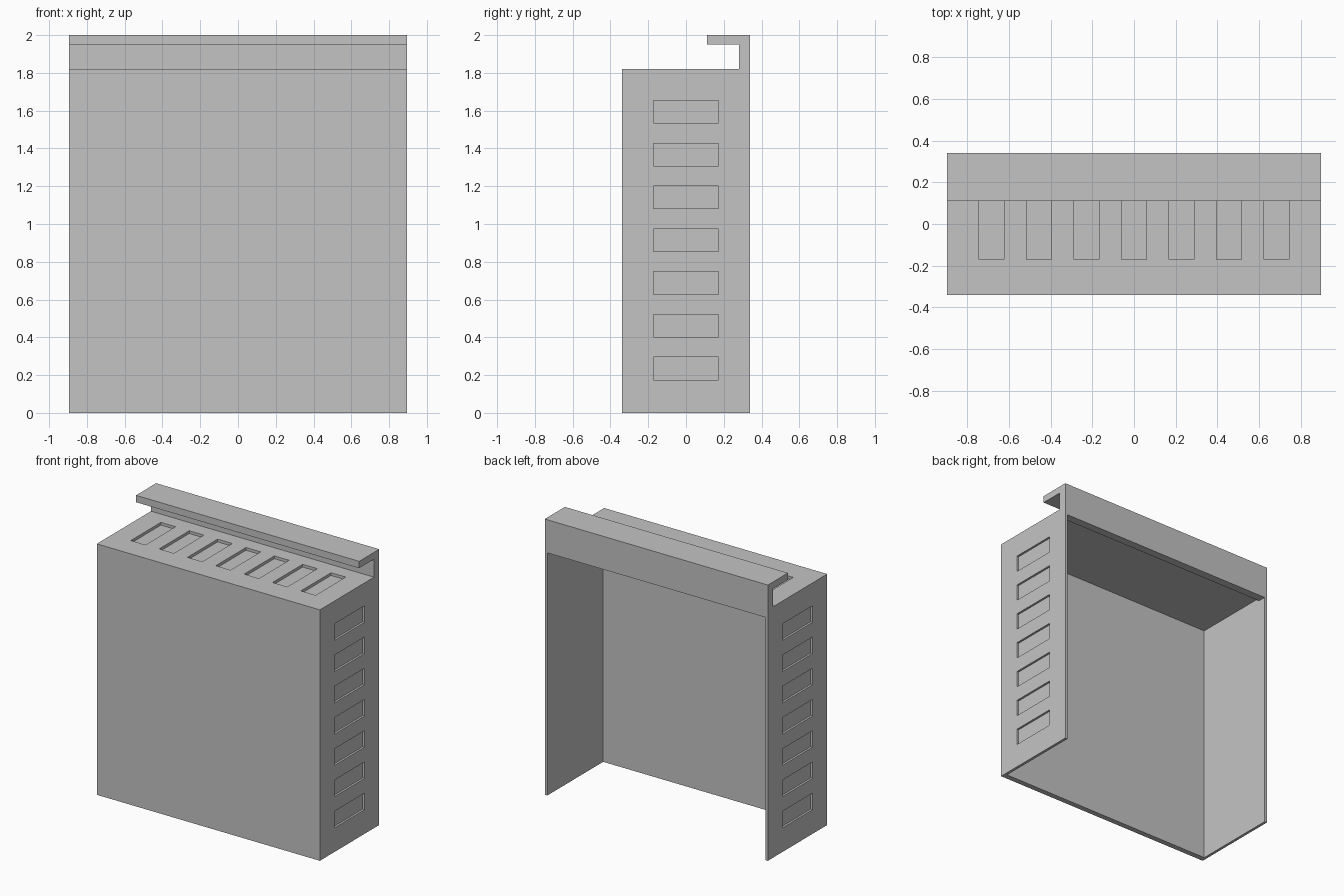
import bpy
import bmesh
from mathutils import Matrix

cube = bpy.data.objects.get("Cube")
if cube:
    bpy.data.objects.remove(cube, do_unlink=True)

HALF_W, SIDE_T, RECESS = 0.895, 0.02, 0.015

grey = bpy.data.materials.new("plain grey")
grey.use_nodes = True
grey.diffuse_color = (0.55, 0.55, 0.55, 1)
grey.node_tree.nodes["Principled BSDF"].inputs["Base Color"].default_value = (0.55, 0.55, 0.55, 1)


def extrude_profile(bm, points, half_width):
    """Extrude a (y, z) side profile across x."""
    face = bm.faces.new([bm.verts.new((-half_width, y, z)) for y, z in points])
    new = bmesh.ops.extrude_face_region(bm, geom=[face])["geom"]
    verts = [v for v in new if isinstance(v, bmesh.types.BMVert)]
    bmesh.ops.translate(bm, verts=verts, vec=(2 * half_width, 0, 0))


def add_box(bm, centre, size):
    bmesh.ops.create_cube(bm, size=1, matrix=Matrix.Translation(centre) @ Matrix.Diagonal((*size, 1)))


def make_object(name, bm):
    bmesh.ops.recalc_face_normals(bm, faces=bm.faces)
    mesh = bpy.data.meshes.new(name)
    bm.to_mesh(mesh)
    bm.free()
    mesh.materials.append(grey)
    obj = bpy.data.objects.new(name, mesh)
    bpy.context.collection.objects.link(obj)
    return obj


# Solid casing with the hooked rail along its back edge
bm = bmesh.new()
extrude_profile(bm, [(-0.34, 0), (0.34, 0), (0.34, 2), (0.11, 2), (0.11, 1.95),
                     (0.28, 1.95), (0.28, 1.82), (-0.34, 1.82)], HALF_W)
casing = make_object("casing", bm)

# Cavity open at the back and bottom, stepping down behind the rail
bm = bmesh.new()
extrude_profile(bm, [(-0.30, -0.1), (0.4, -0.1), (0.4, 1.76), (0.28, 1.76),
                     (0.28, 1.78), (-0.30, 1.78)], HALF_W - SIDE_T)

# Blind vent slots on both sides and the top
for i in range(7):
    for side in (-1, 1):
        add_box(bm, (side * HALF_W, 0, 0.235 + i * 0.2265), (2 * RECESS, 0.345, 0.12))
    add_box(bm, ((i - 3) * 0.2275, 0.003, 1.82), (0.118, 0.345, 0.04))
cutter = make_object("cavity_and_slot_cutter", bm)
cutter.hide_render = True

# Cut the casing, then discard the cutter
cut = casing.modifiers.new("cut", 'BOOLEAN')
cut.operation = 'DIFFERENCE'
cut.solver = 'EXACT'
cut.object = cutter
bpy.ops.object.select_all(action='DESELECT')
bpy.context.view_layer.objects.active = casing
casing.select_set(True)
bpy.ops.object.modifier_apply(modifier=cut.name)
bpy.data.objects.remove(cutter, do_unlink=True)
